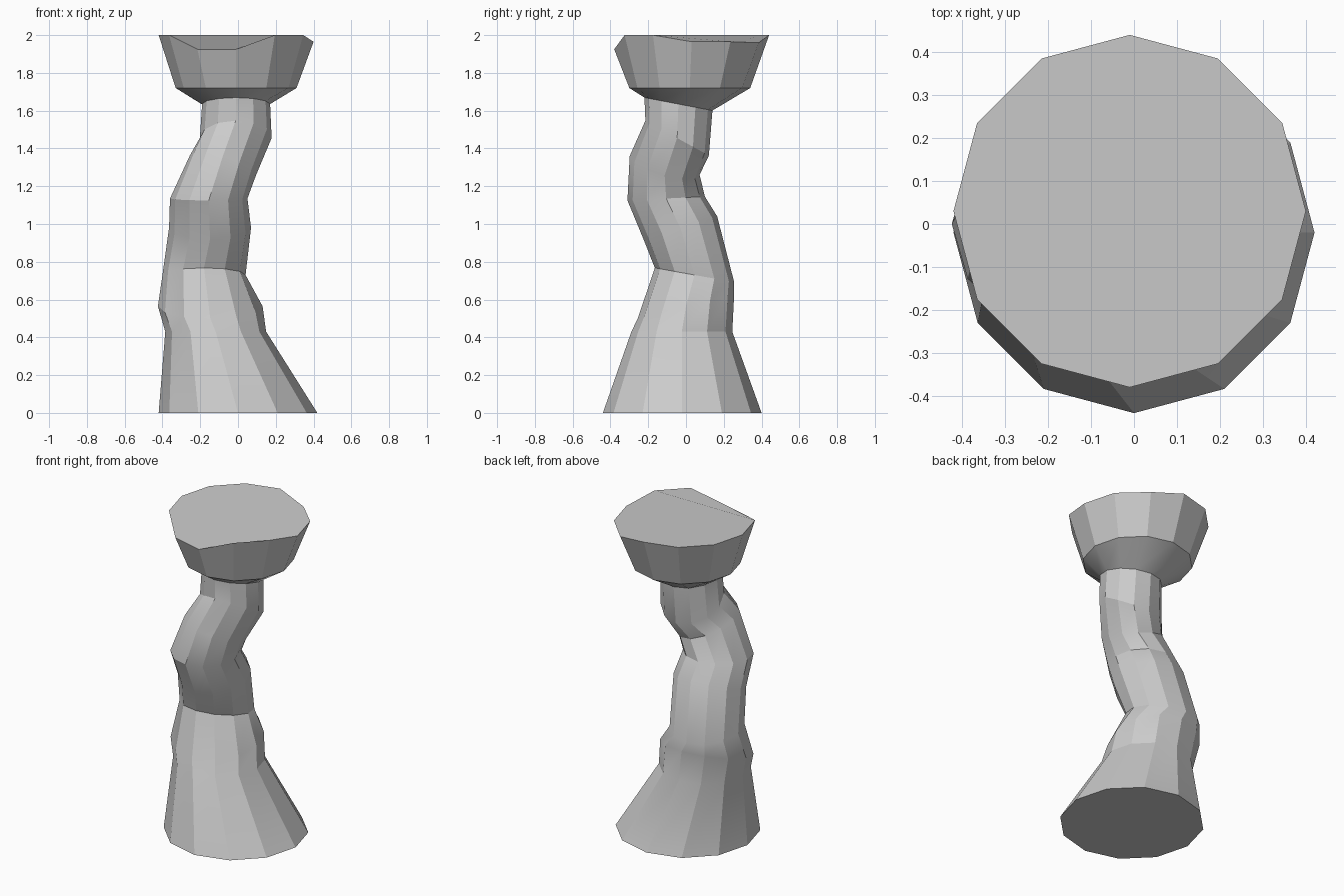
import bpy, bmesh, math

if "Cube" in bpy.data.objects:
    bpy.data.objects.remove(bpy.data.objects["Cube"])

SIDES = 12
# Cross-sections: centre x, y, z, radius x, y, and tilt (dz/dx, dz/dy)
RINGS = [
    (0.00, -0.02, 0.00, 0.42, 0.42, 0, 0),            # foot
    (-0.118, -0.022, 0.43, 0.267, 0.267, 0, 0),       # top of foot
    (-0.147, 0.00, 0.565, 0.277, 0.255, 0, 0.25),     # winding shaft
    (-0.18, 0.045, 0.73, 0.22, 0.21, 0, -0.18),
    (-0.148, -0.03, 0.98, 0.217, 0.195, 0, 0.31),
    (-0.155, -0.105, 1.135, 0.205, 0.205, 0, 0.05),
    (-0.08, -0.113, 1.31, 0.175, 0.185, -0.30, -0.27),
    (-0.012, -0.047, 1.455, 0.19, 0.168, 0, -0.55),
    (-0.01, -0.04, 1.635, 0.18, 0.18, 0, -0.19),      # neck
    (-0.01, 0.02, 1.72, 0.32, 0.32, 0, 0),            # bowl of the capital
    (-0.01, 0.03, 2.00, 0.41, 0.41, 0, 0),            # rim
]
# Chipped rim corners: index -> height
CHIPS = {0: 1.965, 1: 1.965, 2: 1.96, 8: 1.925, 9: 1.925}


def add_ring(bm, cx, cy, cz, rx, ry, sx, sy):
    verts = []
    for k in range(SIDES):
        a = 2 * math.pi * k / SIDES
        dx, dy = rx * math.cos(a), ry * math.sin(a)
        verts.append(bm.verts.new((cx + dx, cy + dy, cz + sx * dx + sy * dy)))
    return verts


# Loft the column through the rings
bm = bmesh.new()
loops = [add_ring(bm, *r) for r in RINGS]
for k, z in CHIPS.items():
    loops[-1][k].co.z = z
for lo, hi in zip(loops, loops[1:]):
    for k in range(SIDES):
        n = (k + 1) % SIDES
        bm.faces.new((lo[k], lo[n], hi[n], hi[k]))

# Bottom and top caps
bm.faces.new(loops[0][::-1])
bm.faces.new(loops[-1])
bmesh.ops.recalc_face_normals(bm, faces=bm.faces)

mesh = bpy.data.meshes.new("winding_pillar")
bm.to_mesh(mesh)
bm.free()
pillar = bpy.data.objects.new("winding_pillar", mesh)
bpy.context.collection.objects.link(pillar)

# Soften only the gentle bends
bpy.context.view_layer.objects.active = pillar
pillar.select_set(True)
bpy.ops.object.shade_smooth_by_angle(angle=math.radians(25))
